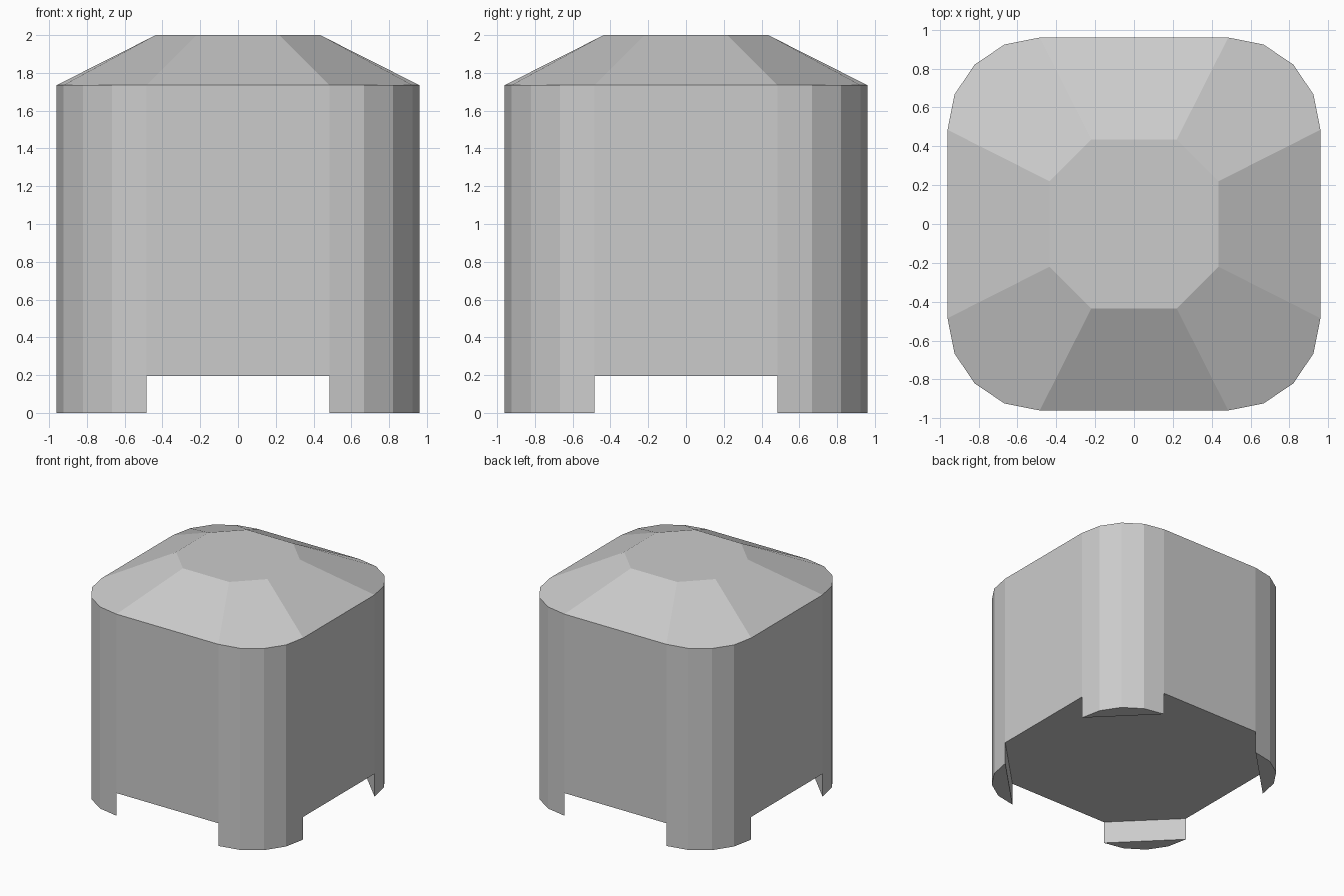
import bpy
import bmesh
from math import radians, sin, cos

cube = bpy.data.objects.get("Cube")
if cube:
    bpy.data.objects.remove(cube, do_unlink=True)

HALF, FLAT, RADIUS = 0.96, 0.485, 0.475
FOOT_TOP, EAVE, PEAK = 0.195, 1.735, 2.0
STEPS = 4

grey = bpy.data.materials.new("light_grey")
grey.use_nodes = True
grey.diffuse_color = (0.6, 0.6, 0.6, 1)
grey.node_tree.nodes["Principled BSDF"].inputs["Base Color"].default_value = (0.6, 0.6, 0.6, 1)

bm = bmesh.new()


def ring(points, z):
    return [bm.verts.new((x, y, z)) for x, y in points]


def quarter_turn(x, y, n):
    for _ in range(n):
        x, y = -y, x
    return x, y


# Rounded square outline and the smaller octagon of the roof top
arc = [(FLAT + RADIUS * cos(radians(90 * i / STEPS)),
        FLAT + RADIUS * sin(radians(90 * i / STEPS))) for i in range(STEPS + 1)]
outline = [quarter_turn(x, y, n) for n in range(4) for x, y in arc]
octagon = [quarter_turn(x, y, n) for n in range(4) for x, y in ((0.435, 0.22), (0.22, 0.435))]

eave = ring(outline, EAVE)
base = ring(outline, FOOT_TOP)
feet = ring(outline, 0)
peak = ring(octagon, PEAK)
count = len(outline)
bm.faces.new(peak)

# Walls
for i in range(count):
    j = (i + 1) % count
    bm.faces.new((base[i], base[j], eave[j], eave[i]))

for n in range(4):
    a = n * (STEPS + 1)
    b = a + STEPS
    after = (b + 1) % count
    # Roof: one facet per corner and one per side
    bm.faces.new(eave[a:b + 1] + [peak[2 * n + 1], peak[2 * n]])
    bm.faces.new((eave[b], eave[after], peak[(2 * n + 2) % 8], peak[2 * n + 1]))
    # Corner foot: outer strips, flat inner face and sole
    for i in range(a, b):
        bm.faces.new((feet[i], feet[i + 1], base[i + 1], base[i]))
    bm.faces.new((feet[b], feet[a], base[a], base[b]))
    bm.faces.new(feet[a:b + 1])

# Underside between the feet
bm.faces.new([base[n * (STEPS + 1) + k] for n in range(4) for k in (0, STEPS)])
bmesh.ops.recalc_face_normals(bm, faces=bm.faces)

mesh = bpy.data.meshes.new("canister_body")
bm.to_mesh(mesh)
bm.free()
mesh.materials.append(grey)
body = bpy.data.objects.new("canister_body", mesh)
bpy.context.collection.objects.link(body)
